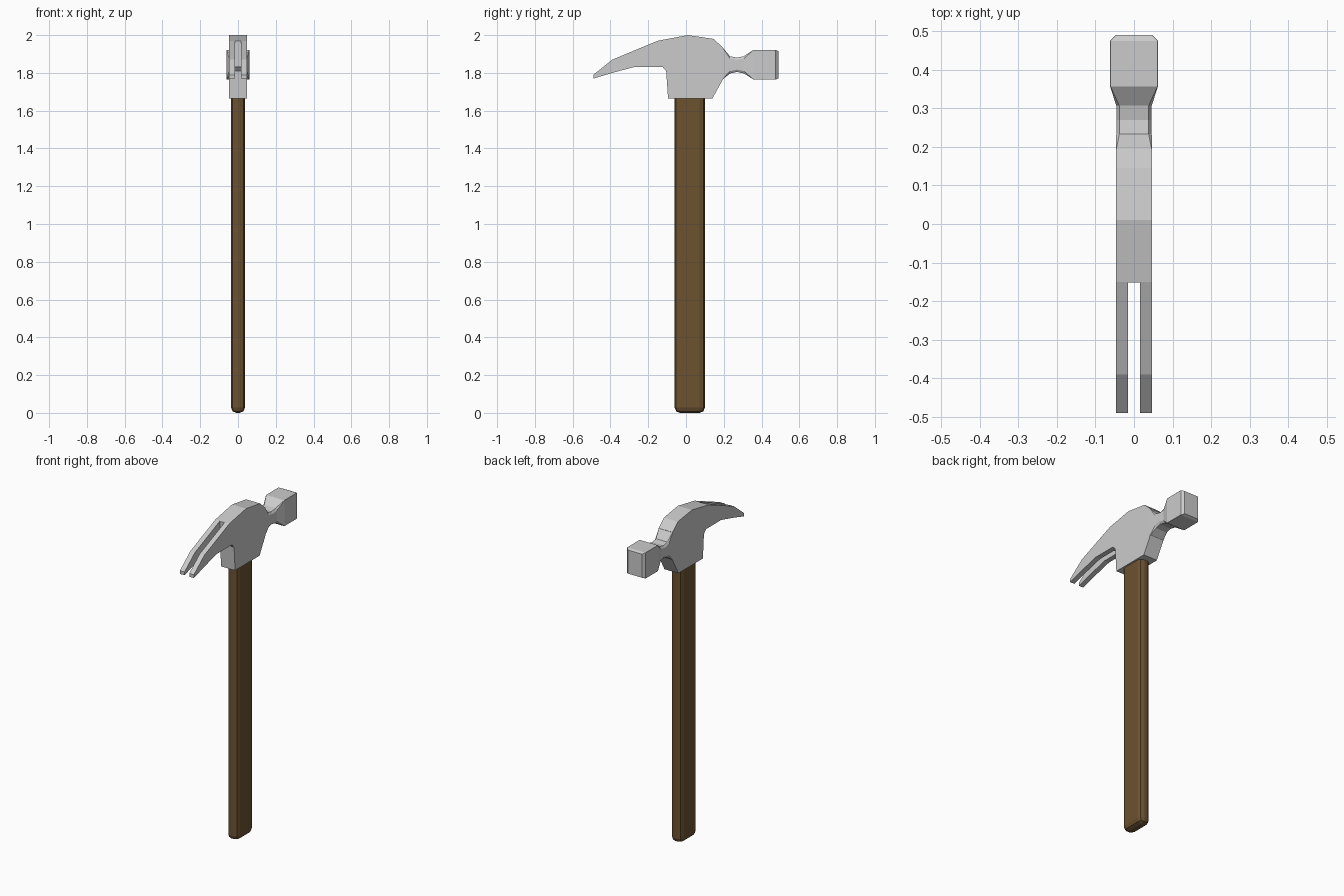
import bpy, bmesh

if "Cube" in bpy.data.objects:
    bpy.data.objects.remove(bpy.data.objects["Cube"])


def finish(name, bm):
    bmesh.ops.recalc_face_normals(bm, faces=bm.faces)
    mesh = bpy.data.meshes.new(name)
    bm.to_mesh(mesh)
    bm.free()
    obj = bpy.data.objects.new(name, mesh)
    bpy.context.collection.objects.link(obj)
    return obj


def loft(name, rings):
    bm = bmesh.new()
    loops = [[bm.verts.new(p) for p in ring] for ring in rings]
    n = len(loops[0])
    for a, b in zip(loops, loops[1:]):
        for i in range(n):
            j = (i + 1) % n
            bm.faces.new((a[i], a[j], b[j], b[i]))
    bm.faces.new(loops[0])
    bm.faces.new(loops[-1])
    return finish(name, bm)


def box(bm, lo, hi):
    bmesh.ops.create_cube(bm, size=1)
    for v in bm.verts:
        v.co = [l + (c + 0.5) * (h - l) for l, c, h in zip(lo, v.co, hi)]


# Head body and claw: side profile extruded across x
profile = [(-0.49, 1.79), (-0.39, 1.87), (-0.27, 1.92), (-0.15, 1.97),
           (0.01, 2.0), (0.145, 1.98), (0.195, 1.935), (0.195, 1.765),
           (0.14, 1.665), (-0.095, 1.665), (-0.105, 1.81), (-0.125, 1.832),
           (-0.27, 1.832), (-0.38, 1.803), (-0.49, 1.77)]
head = loft("head_and_claw", [[(x, y, z) for y, z in profile] for x in (-0.047, 0.047)])

# Nail slot cut through the claw
bm = bmesh.new()
box(bm, (-0.016, -0.6, 1.6), (0.016, -0.152, 2.1))
cutter = finish("slot_cutter", bm)
cutter.hide_render = True
cut = head.modifiers.new("slot", 'BOOLEAN')
cut.operation = 'DIFFERENCE'
cut.solver = 'EXACT'
cut.object = cutter
bpy.context.view_layer.objects.active = head
bpy.ops.object.modifier_apply(modifier="slot")
bpy.data.objects.remove(cutter)


# Neck and striking face: chamfered rectangles lofted along y
def section(y, half, bottom, top, cx, cz):
    inner = half - cx
    return [(inner, y, top), (half, y, top - cz), (half, y, bottom + cz), (inner, y, bottom),
            (-inner, y, bottom), (-half, y, bottom + cz), (-half, y, top - cz), (-inner, y, top)]


loft("neck_and_face", [section(*s) for s in (
    (0.193, 0.047, 1.765, 1.936, 0.001, 0.001),
    (0.233, 0.046, 1.797, 1.888, 0.008, 0.012),
    (0.27, 0.046, 1.805, 1.881, 0.008, 0.012),
    (0.307, 0.046, 1.797, 1.888, 0.008, 0.012),
    (0.357, 0.062, 1.765, 1.922, 0.001, 0.001),
    (0.475, 0.062, 1.765, 1.922, 0.001, 0.001),
    (0.49, 0.048, 1.772, 1.915, 0.001, 0.001))])

# Handle: box with rounded long edges and butt
bm = bmesh.new()
box(bm, (-0.037, -0.06, 0), (0.037, 0.10, 1.70))
edges = [e for e in bm.edges if min(v.co.z for v in e.verts) < 1]
bmesh.ops.bevel(bm, geom=edges, offset=0.028, offset_type='OFFSET',
                segments=2, profile=0.5, affect='EDGES')
handle = finish("handle", bm)
wood = bpy.data.materials.new("wood")
wood.diffuse_color = (0.15, 0.084, 0.03, 1)
wood.use_nodes = True
wood.node_tree.nodes["Principled BSDF"].inputs["Base Color"].default_value = wood.diffuse_color
handle.data.materials.append(wood)
